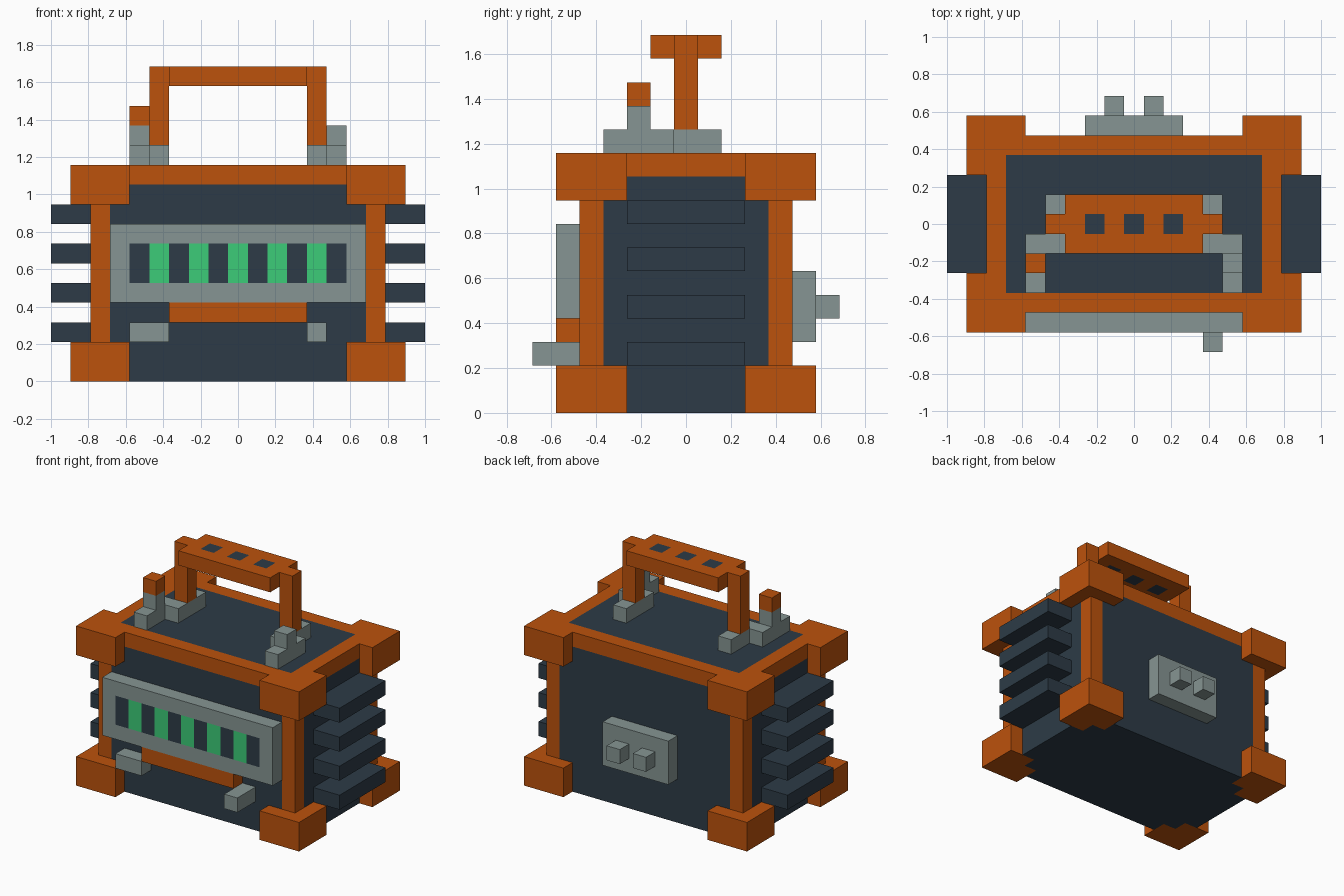
import bpy
import bmesh

if "Cube" in bpy.data.objects:
    bpy.data.objects.remove(bpy.data.objects["Cube"], do_unlink=True)

U = 2 / 19  # one building block


def make_material(name, rgb):
    linear = [((c / 255 + 0.055) / 1.055) ** 2.4 for c in rgb] + [1]
    mat = bpy.data.materials.new(name)
    mat.use_nodes = True
    mat.diffuse_color = linear
    mat.node_tree.nodes["Principled BSDF"].inputs["Base Color"].default_value = linear
    return mat


ORANGE = make_material("orange", (188, 82, 12))
DARK = make_material("dark slate", (45, 59, 71))
GREY = make_material("grey", (134, 149, 147))
GREEN = make_material("green", (60, 204, 120))


def prism(name, outline, z, mat):
    """Extrude a flat outline (in blocks) between two heights."""
    bm = bmesh.new()
    base = bm.faces.new([bm.verts.new((x * U, y * U, z[0] * U)) for x, y in outline])
    top = bmesh.ops.extrude_face_region(bm, geom=[base], use_keep_orig=True)
    moved = [v for v in top["geom"] if isinstance(v, bmesh.types.BMVert)]
    bmesh.ops.translate(bm, verts=moved, vec=(0, 0, (z[1] - z[0]) * U))
    bmesh.ops.recalc_face_normals(bm, faces=bm.faces)
    mesh = bpy.data.meshes.new(name)
    bm.to_mesh(mesh)
    bm.free()
    mesh.materials.append(mat)
    obj = bpy.data.objects.new(name, mesh)
    bpy.context.collection.objects.link(obj)
    return obj


def box(name, x, y, z, mat):
    return prism(name, [(x[0], y[0]), (x[1], y[0]), (x[1], y[1]), (x[0], y[1])], z, mat)


def span(side, a, b):
    """Range a..b, mirrored to the given side."""
    return sorted((side * a, side * b))


def four_way(quarter):
    """Mirror a quarter outline into a full closed one."""
    flip = quarter[::-1]
    return (quarter + [(-x, y) for x, y in flip]
            + [(-x, -y) for x, y in quarter] + [(x, -y) for x, y in flip])


# Body, notched where the corner guards sit
notched = four_way([(7.5, 2.5), (6.5, 2.5), (6.5, 3.5), (5.5, 3.5), (5.5, 4.5)])
wide = four_way([(7.5, 3.5), (6.5, 3.5), (6.5, 4.5)])
prism("body_base", notched, (0, 2), DARK)
prism("body_middle", wide, (2, 9), DARK)
prism("body_shoulder", notched, (9, 10), DARK)
prism("body_top", four_way([(6.5, 3.5)]), (10, 11), DARK)

# Corner guards and posts
guard = [(5.5, 5.5), (5.5, 3.5), (6.5, 3.5), (6.5, 2.5), (8.5, 2.5), (8.5, 5.5)]
for sx in (-1, 1):
    for sy in (-1, 1):
        corner = [(sx * x, sy * y) for x, y in guard]
        prism("lower_corner_guard", corner, (0, 2), ORANGE)
        prism("upper_corner_guard", corner, (9, 11), ORANGE)
        box("corner_post", span(sx, 6.5, 7.5), span(sy, 3.5, 4.5), (2, 9), ORANGE)

# Top rim
for s in (-1, 1):
    box("long_rim", (-5.5, 5.5), span(s, 3.5, 4.5), (10, 11), ORANGE)
    box("short_rim", span(s, 6.5, 7.5), (-2.5, 2.5), (10, 11), ORANGE)

# Cooling fins on both sides
for s in (-1, 1):
    for z in (2, 4, 6, 8):
        box("cooling_fin", span(s, 7.5, 9.5), (-2.5, 2.5), (z, z + 1), DARK)

# Front display: frame with a row of alternating cells
FRONT = (-5.5, -4.5)
box("display_frame_bottom", (-6.5, 6.5), FRONT, (4, 5), GREY)
box("display_frame_top", (-6.5, 6.5), FRONT, (7, 8), GREY)
for s in (-1, 1):
    box("display_frame_side", span(s, 5.5, 6.5), FRONT, (5, 7), GREY)
for i in range(11):
    x = i - 5.5
    box("display_cell", (x, x + 1), FRONT, (5, 7), GREEN if i % 2 else DARK)

# Front trim and controls
box("front_trim", (-3.5, 3.5), FRONT, (3, 4), ORANGE)
box("front_switch", (-5.5, -3.5), FRONT, (2, 3), GREY)
box("front_knob", (3.5, 4.5), (-6.5, -4.5), (2, 3), GREY)

# Back socket plate
box("back_plate", (-2.5, 2.5), (4.5, 5.5), (3, 6), GREY)
for s in (-1, 1):
    box("back_plug", span(s, 0.5, 1.5), (5.5, 6.5), (4, 5), GREY)

# Handle brackets, levers and uprights
for s in (-1, 1):
    box("handle_foot", span(s, 3.5, 4.5), (-1.5, 1.5), (11, 12), GREY)
    box("lever_base", span(s, 4.5, 5.5), (-3.5, -0.5), (11, 12), GREY)
    box("lever", span(s, 4.5, 5.5), (-2.5, -1.5), (12, 13), GREY)
    box("handle_upright", span(s, 3.5, 4.5), (-0.5, 0.5), (12, 16), ORANGE)
box("lever_tip", (-5.5, -4.5), (-2.5, -1.5), (13, 14), ORANGE)

# Handle grip with dark inserts
for s in (-1, 1):
    box("grip_rail", (-3.5, 3.5), span(s, 0.5, 1.5), (15, 16), ORANGE)
for i in range(7):
    x = i - 3.5
    box("grip_cell", (x, x + 1), (-0.5, 0.5), (15, 16), DARK if i % 2 else ORANGE)
